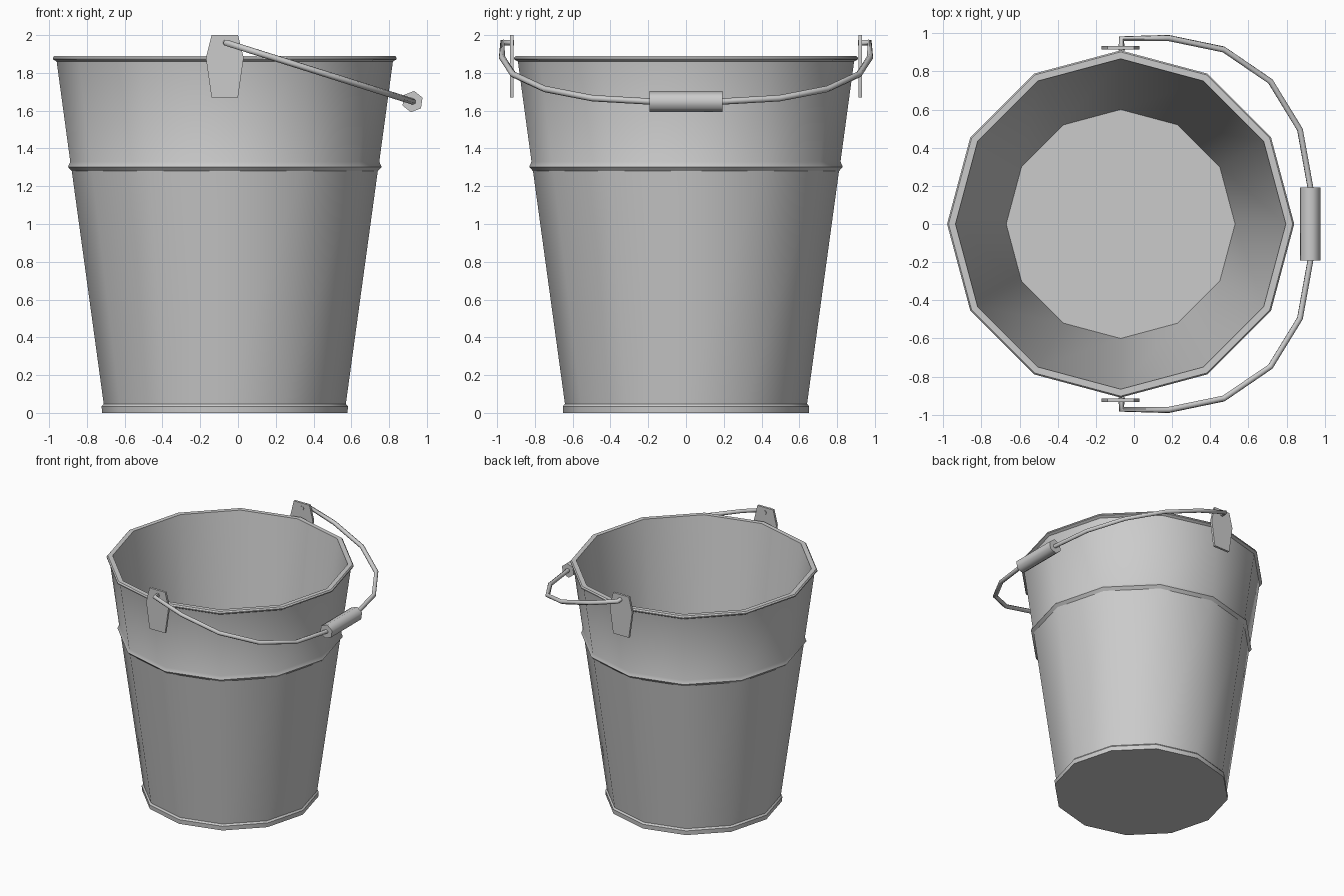
import bpy, bmesh, math

if "Cube" in bpy.data.objects:
    bpy.data.objects.remove(bpy.data.objects["Cube"])

CX = -0.07  # bucket axis


def finish(bm, name, angle=40):
    bmesh.ops.recalc_face_normals(bm, faces=bm.faces)
    me = bpy.data.meshes.new(name)
    bm.to_mesh(me)
    bm.free()
    ob = bpy.data.objects.new(name, me)
    bpy.context.collection.objects.link(ob)
    bpy.ops.object.select_all(action='DESELECT')
    ob.select_set(True)
    bpy.context.view_layer.objects.active = ob
    bpy.ops.object.shade_smooth_by_angle(angle=math.radians(angle))
    return ob


def bridge(bm, a, b):
    n = len(a)
    for i in range(n):
        j = (i + 1) % n
        bm.faces.new((a[i], a[j], b[j], b[i]))


# Bucket: 12-sided lathe, outside up, over the rim, down the inside
profile = [(0.65, 0), (0.652, 0.035), (0.641, 0.048), (0.81, 1.28),
           (0.83, 1.302), (0.818, 1.33), (0.89, 1.86), (0.91, 1.872),
           (0.91, 1.88), (0.902, 1.89), (0.866, 1.89), (0.60, 0.04)]
bm = bmesh.new()
rings = []
for r, z in profile:
    rings.append([bm.verts.new((CX + r * math.cos(k * math.pi / 6),
                                r * math.sin(k * math.pi / 6), z)) for k in range(12)])
for a, b in zip(rings, rings[1:]):
    bridge(bm, a, b)
bm.faces.new(rings[0])
bm.faces.new(rings[-1])
finish(bm, "bucket", 32)

# Ears: thin plates holding the handle on both sides
outline = [(-0.07, 1.67), (0.07, 1.67), (0.10, 1.88), (0.07, 2.0), (-0.07, 2.0), (-0.10, 1.88)]
for side, name in ((-1, "front_ear"), (1, "back_ear")):
    bm = bmesh.new()
    loops = [[bm.verts.new((CX + x, side * y, z)) for x, z in outline] for y in (0.914, 0.932)]
    bridge(bm, *loops)
    for l in loops:
        bm.faces.new(l)
    finish(bm, name)

# Handle wire: bent path in a tilted plane, mirrored front to back
half = [(-0.065, 0.91), (-0.065, 0.972), (0.18, 0.975), (0.47, 0.915),
        (0.715, 0.748), (0.87, 0.495), (0.925, 0.19)]
path = half + [(x, -y) for x, y in reversed(half)]
cu = bpy.data.curves.new("handle_wire", 'CURVE')
cu.dimensions = '3D'
cu.bevel_depth = 0.017
cu.bevel_resolution = 1
cu.use_fill_caps = True
sp = cu.splines.new('POLY')
sp.points.add(len(path) - 1)
for p, (x, y) in zip(sp.points, path):
    p.co = (x, y, 1.962 - 0.315 * (x - CX), 1)
wire = bpy.data.objects.new("handle_wire", cu)
bpy.context.collection.objects.link(wire)
bpy.ops.object.select_all(action='DESELECT')
wire.select_set(True)
bpy.context.view_layer.objects.active = wire
bpy.ops.object.convert(target='MESH')
bpy.ops.object.shade_smooth_by_angle(angle=math.radians(65))

# Grip: six-sided sleeve around the middle of the wire
bm = bmesh.new()
loops = [[bm.verts.new((0.924 + 0.057 * math.sin(k * math.pi / 3 + 0.15), y,
                        1.648 + 0.057 * math.cos(k * math.pi / 3 + 0.15)))
          for k in range(6)] for y in (-0.192, 0.192)]
bridge(bm, *loops)
for l in loops:
    bm.faces.new(l)
finish(bm, "handle_grip", 65)
